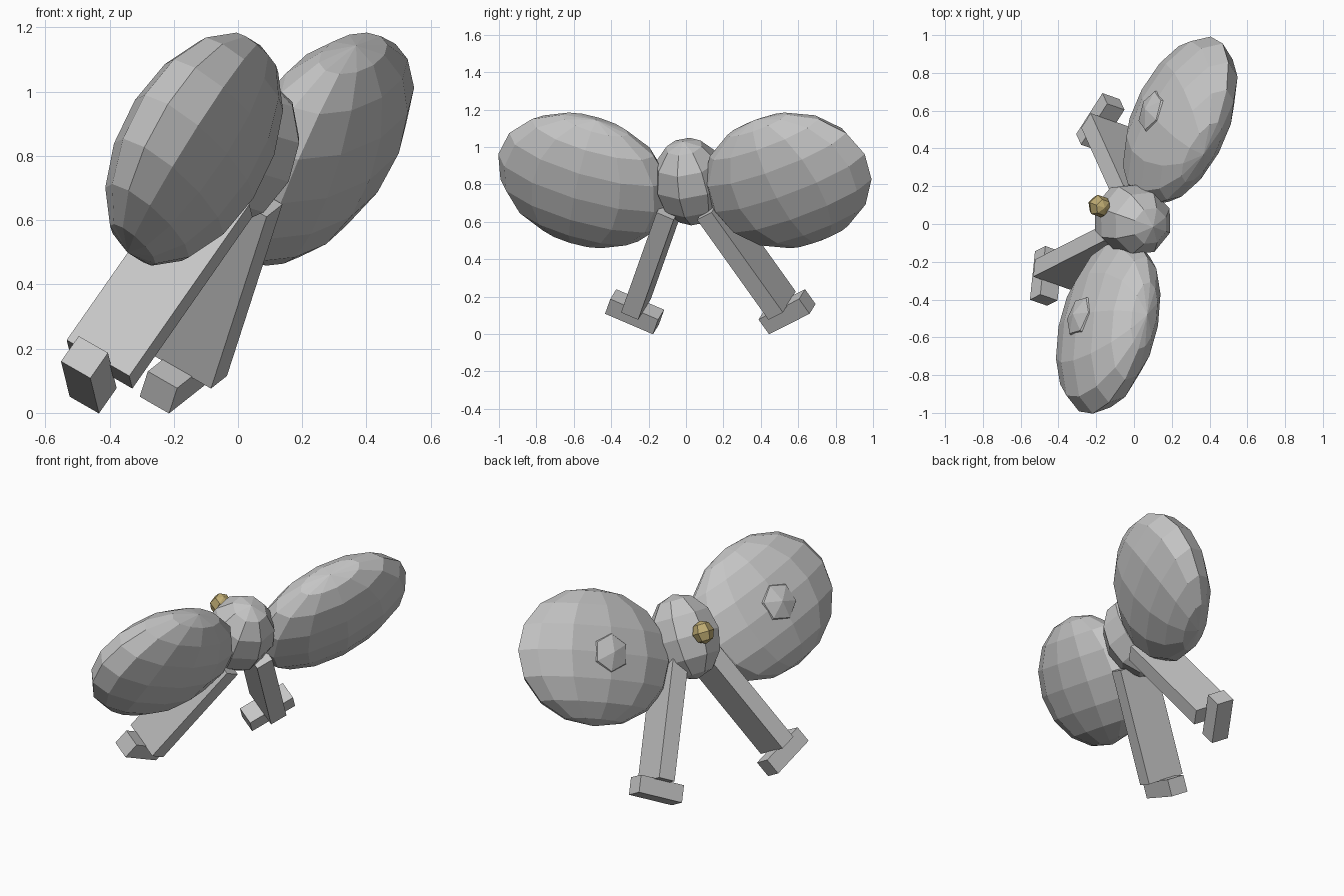
import bpy
import bmesh
from math import radians
from mathutils import Matrix, Vector

if "Cube" in bpy.data.objects:
    bpy.data.objects.remove(bpy.data.objects["Cube"], do_unlink=True)


def material(name, color):
    mat = bpy.data.materials.new(name)
    mat.use_nodes = True
    mat.diffuse_color = (*color, 1)
    mat.node_tree.nodes["Principled BSDF"].inputs["Base Color"].default_value = (*color, 1)
    return mat


grey = material("grey", (0.56, 0.56, 0.56))
gold = material("gold", (0.52, 0.41, 0.17))

# Tilted body frame: local x is sideways, y is forward, z is up
side = Vector((0.33, 0.94, 0)).normalized()
up = Vector((0.45, -0.158, 0.88)).normalized()
forward = up.cross(side)
frame = Matrix((side, forward, up)).transposed().to_4x4()
frame.translation = (0, 0.02, 0.81)


def place(name, bm, mat, location, size, turn=None):
    mesh = bpy.data.meshes.new(name)
    bmesh.ops.recalc_face_normals(bm, faces=bm.faces)
    bm.to_mesh(mesh)
    bm.free()
    mesh.materials.append(mat)
    obj = bpy.data.objects.new(name, mesh)
    bpy.context.collection.objects.link(obj)
    turn = turn or Matrix.Identity(4)
    obj.matrix_world = frame @ Matrix.Translation(location) @ turn @ Matrix.Diagonal((*size, 1))
    return obj


def ball(name, mat, location, size, segments, rings, turn=None):
    bm = bmesh.new()
    bmesh.ops.create_uvsphere(bm, u_segments=segments, v_segments=rings, radius=1)
    return place(name, bm, mat, location, size, turn)


def box(name, mat, location, size, turn=None):
    bm = bmesh.new()
    bmesh.ops.create_cube(bm, size=1)
    return place(name, bm, mat, location, size, turn)


# Body and nose
ball("body", grey, (0, 0.01, 0), (0.2, 0.2, 0.245), 8, 6)
ball("nose", gold, (0.01, 0.225, 0), (0.062, 0.062, 0.066), 6, 4)

for name, sign in (("left", 1), ("right", -1)):
    # Flattened wing pod, outer end raised
    tilt = Matrix.Rotation(radians(-19) * sign, 4, "Y")
    ball(name + "_wing", grey, (0.575 * sign, -0.045, 0.037), (0.49, 0.2, 0.388), 12, 8, tilt)

    # Small hub showing through the front of the pod
    hub_turn = tilt @ Matrix.Rotation(radians(90), 4, "X")
    ball(name + "_hub", grey, (0.575 * sign, 0.075, 0.037), (0.15, 0.15, 0.105), 6, 4, hub_turn)

    # Splayed slab leg and crosswise foot
    splay = Matrix.Rotation(radians(-26.5) * sign, 4, "Y")
    top = Vector((0.11 * sign, -0.04, -0.12))
    bottom = Vector((0.415 * sign, -0.04, -0.727))
    box(name + "_leg", grey, (top + bottom) / 2, (0.1, 0.235, (top - bottom).length), splay)
    box(name + "_foot", grey, (0.432 * sign, -0.03, -0.77), (0.28, 0.11, 0.1), splay)
